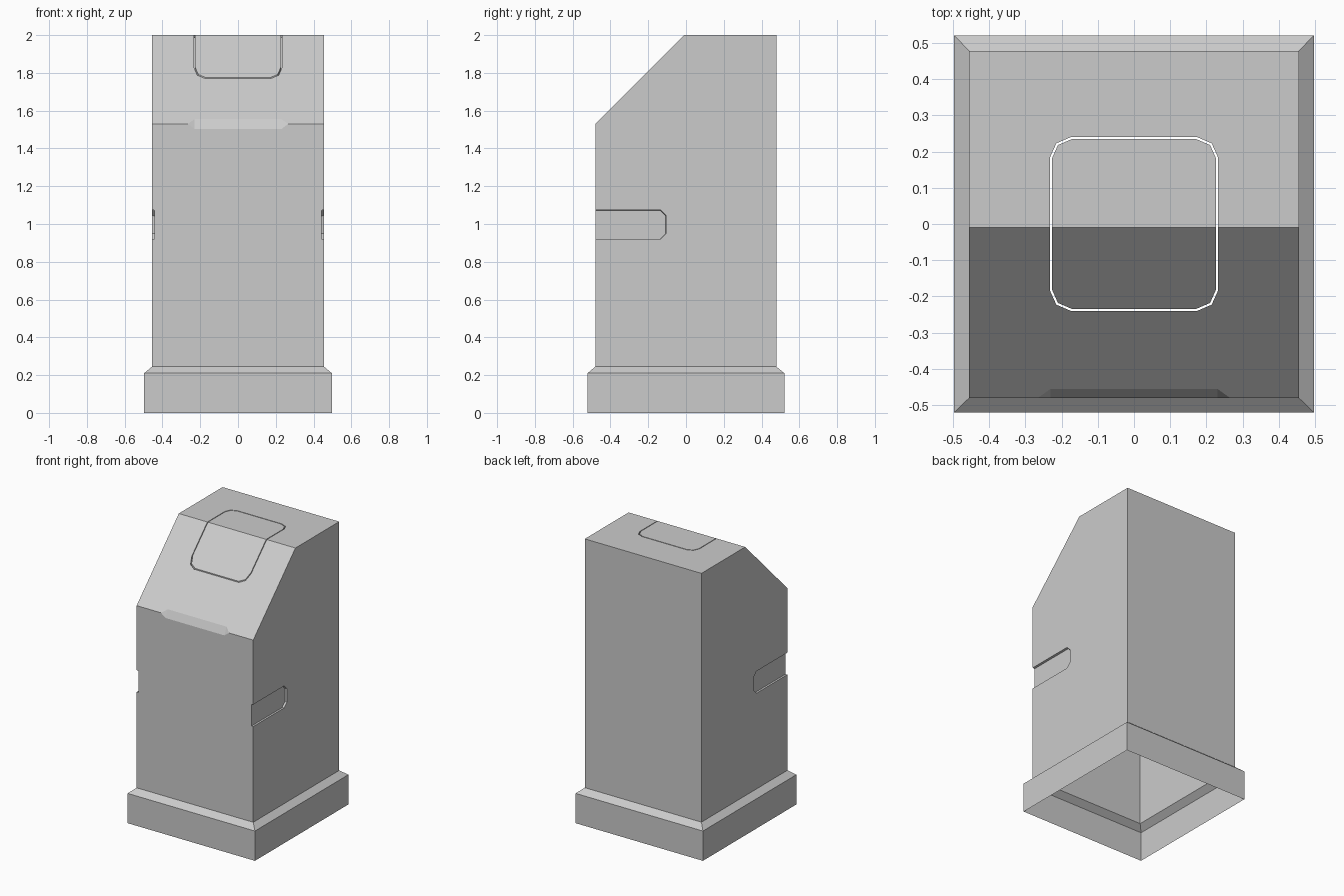
import bpy, bmesh

cube = bpy.data.objects.get("Cube")
if cube:
    bpy.data.objects.remove(cube, do_unlink=True)

grey = bpy.data.materials.new("plain_grey")
grey.use_nodes = True
color = (0.6, 0.6, 0.6, 1)
grey.diffuse_color = color
grey.node_tree.nodes["Principled BSDF"].inputs["Base Color"].default_value = color

HALF_X, FRONT, BACK = 0.455, -0.48, 0.478
FOOT, BROW, TOP, CREASE = 0.245, 1.53, 2.0, -0.01


def roof(y):
    """Height of the lid and its sloped front."""
    return TOP + min(0, y - CREASE)


def make(name, bm):
    bmesh.ops.recalc_face_normals(bm, faces=bm.faces)
    mesh = bpy.data.meshes.new(name)
    bm.to_mesh(mesh)
    bm.free()
    mesh.materials.append(grey)
    obj = bpy.data.objects.new(name, mesh)
    bpy.context.collection.objects.link(obj)
    return obj


def skin(name, loops, capped=True, closed=False):
    """Join matching loops of points with quads."""
    bm = bmesh.new()
    rings = [[bm.verts.new(p) for p in loop] for loop in loops]
    pairs = list(zip(rings, rings[1:]))
    if closed:
        pairs.append((rings[-1], rings[0]))
    for a, b in pairs:
        for i in range(len(a)):
            bm.faces.new((a[i - 1], a[i], b[i], b[i - 1]))
    if capped and not closed:
        bm.faces.new(rings[0])
        bm.faces.new(rings[-1])
    return make(name, bm)


def cut(target, cutter):
    cutter.hide_render = True
    mod = target.modifiers.new("cut", "BOOLEAN")
    mod.operation, mod.solver, mod.object = "DIFFERENCE", "EXACT", cutter
    bpy.context.view_layer.objects.active = target
    bpy.ops.object.modifier_apply(modifier=mod.name)
    bpy.data.objects.remove(cutter, do_unlink=True)


# Body: side profile stretched across the width
profile = [(FRONT, FOOT), (BACK, FOOT), (BACK, TOP), (CREASE, TOP), (FRONT, BROW)]
body = skin("body", [[(x, y, z) for y, z in profile] for x in (-HALF_X, HALF_X)])

# Shallow side recesses, open to the front
for side in (-1, 1):
    def outline(x, inset):
        e = 0.1 + inset
        pts = [(-0.6, 0.92), (-e - 0.03, 0.92), (-e, 0.95),
               (-e, 1.05 - inset), (-e - 0.03, 1.08 - inset), (-0.6, 1.08 - inset)]
        return [(side * x, y, z) for y, z in pts]
    cut(body, skin("recess_cutter", [outline(HALF_X - 0.014, 0.008), outline(HALF_X + 0.02, 0)]))

# Bevelled finger notch on the front brow
bm = bmesh.new()
for s in (-1, 1):
    for x, y, z in ((0.23, FRONT, 1.503), (0.23, -0.455, 1.555),
                    (0.265, FRONT, BROW), (0.24, -0.52, 1.57)):
        bm.verts.new((s * x, y, z))
bmesh.ops.convex_hull(bm, input=bm.verts)
cut(body, make("notch_cutter", bm))


# Thin seam around the rounded lid panel, following the crease
def seam(grow, lift):
    quarter = [(0.227, 0.18), (0.21, 0.218), (0.17, 0.235)]
    half = quarter + [(-x, y) for x, y in reversed(quarter)]
    pts = half + [(-0.227, CREASE)] + [(-x, -y) for x, y in half] + [(0.227, CREASE)]
    out = []
    for x, y in pts:
        k = 1 + grow / 0.23
        py = CREASE if y == CREASE else y * k
        out.append((x * k, py, roof(py) + lift))
    return out


DEPTH = 0.015
cut(body, skin("seam_cutter", [seam(0, -DEPTH), seam(0.005, -DEPTH),
                               seam(0.005, 0.03), seam(0, 0.03)], closed=True))

# Open the underside and the floor of the seam
bm = bmesh.new()
bm.from_mesh(body.data)
open_faces = [f for f in bm.faces
              if all(v.co.z < FOOT + 0.001 for v in f.verts)
              or all(v.co.z > 1.7 and abs(v.co.x) < 0.3 and abs(v.co.y) < 0.3
                     and v.co.z < roof(v.co.y) - DEPTH * 0.8 for v in f.verts)]
bmesh.ops.delete(bm, geom=open_faces, context="FACES")
bm.to_mesh(body.data)
bm.free()


# Plinth: open skirt with a sloped top edge
def rect(x, y0, y1, z):
    return [(-x, y0, z), (x, y0, z), (x, y1, z), (-x, y1, z)]


skin("plinth", [rect(0.497, -0.521, 0.521, 0), rect(0.497, -0.521, 0.521, 0.21),
                rect(HALF_X, FRONT, BACK, FOOT)], capped=False)
